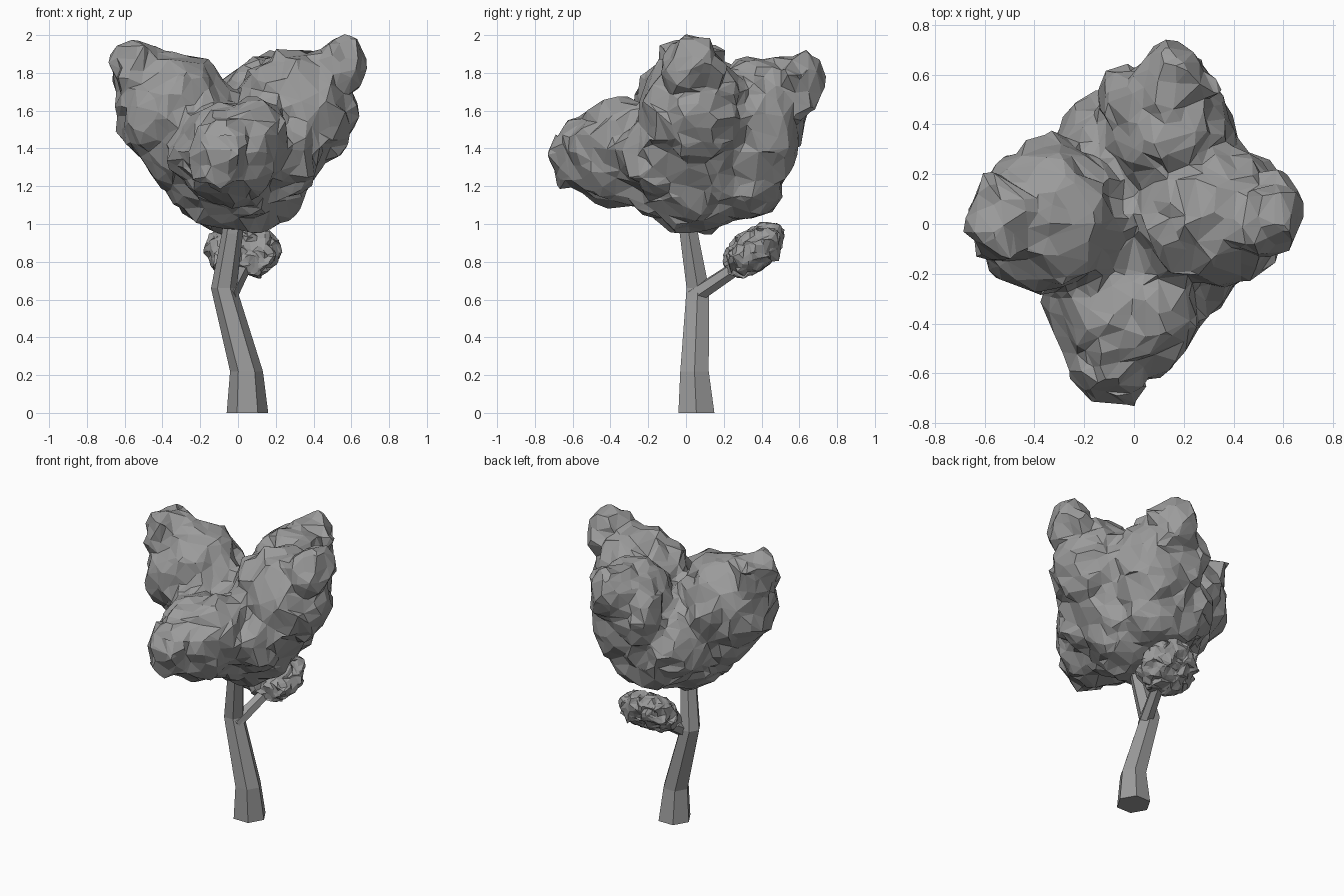
import bpy
import bmesh
import math
import random
from mathutils import Matrix, Vector, noise

random.seed(4)
cube = bpy.data.objects.get("Cube")
if cube:
    bpy.data.objects.remove(cube, do_unlink=True)

grey = bpy.data.materials.new("plain grey")
grey.use_nodes = True
grey.diffuse_color = (0.33, 0.33, 0.33, 1)
for node in grey.node_tree.nodes:
    if node.type == 'BSDF_PRINCIPLED':
        node.inputs["Base Color"].default_value = (0.33, 0.33, 0.33, 1)


def make_object(name, bm):
    mesh = bpy.data.meshes.new(name)
    bm.to_mesh(mesh)
    bm.free()
    mesh.materials.append(grey)
    ob = bpy.data.objects.new(name, mesh)
    bpy.context.scene.collection.objects.link(ob)
    return ob


def bake(ob):
    """Replace the mesh by its modified result."""
    bpy.context.view_layer.update()
    deps = bpy.context.evaluated_depsgraph_get()
    mesh = bpy.data.meshes.new_from_object(ob.evaluated_get(deps))
    ob.modifiers.clear()
    ob.data = mesh
    mesh.materials.clear()
    mesh.materials.append(grey)
    for poly in mesh.polygons:
        poly.use_smooth = False
        poly.material_index = 0


def foliage(name, blobs, voxel, frequency, strength, keep, jitter, tilt=0):
    """Merge ellipsoids, roughen them and reduce them to irregular facets."""
    bm = bmesh.new()
    for centre, radii in blobs:
        matrix = (Matrix.Translation(centre) @ Matrix.Rotation(tilt, 4, 'X')
                  @ Matrix.Diagonal((*radii, 1)))
        bmesh.ops.create_icosphere(bm, subdivisions=3, radius=1, matrix=matrix)
    ob = make_object(name, bm)
    remesh = ob.modifiers.new("merge", 'REMESH')
    remesh.mode = 'VOXEL'
    remesh.voxel_size = voxel
    bake(ob)
    for v in ob.data.vertices:
        v.co += noise.noise_vector(v.co * frequency) * strength
    reduce = ob.modifiers.new("facets", 'DECIMATE')
    reduce.ratio = keep
    bake(ob)
    for v in ob.data.vertices:
        v.co += Vector([random.uniform(-jitter, jitter) for _ in range(3)])


def tube(name, rings, axis):
    """Six-sided limb through (centre, radius) rings."""
    turn = Vector((0, 0, 1)).rotation_difference(Vector(axis))
    bm = bmesh.new()
    loops = []
    for centre, radius in rings:
        loops.append([bm.verts.new(Vector(centre) + turn @ Vector((
            radius * math.cos(k * math.pi / 3),
            radius * math.sin(k * math.pi / 3), 0))) for k in range(6)])
    for a, b in zip(loops, loops[1:]):
        for k in range(6):
            j = (k + 1) % 6
            bm.faces.new((a[k], a[j], b[j], b[k]))
    bm.faces.new(loops[0][::-1])
    bm.faces.new(loops[-1])
    bmesh.ops.recalc_face_normals(bm, faces=bm.faces)
    make_object(name, bm)


# Trunk and side branch
tube("trunk", [((0.05, 0.055, 0), 0.11), ((0.045, 0.045, 0.22), 0.087),
               ((-0.075, 0.062, 0.66), 0.068), ((-0.03, 0.015, 0.95), 0.056),
               ((-0.01, 0.0, 1.15), 0.05)], (0, 0, 1))
tube("side_branch", [((-0.05, 0.04, 0.615), 0.046), ((0.05, 0.33, 0.81), 0.038)],
     (0.1, 0.29, 0.195))

# Main crown: a core, four spreading lobes and the masses between them
crown = [
    ((0, 0.05, 1.3), (0.4, 0.38, 0.35)),
    ((-0.34, 0.03, 1.6), (0.31, 0.31, 0.31)),
    ((-0.3, 0.03, 1.4), (0.22, 0.24, 0.24)),
    ((0.31, 0.04, 1.6), (0.32, 0.29, 0.32)),
    ((0.27, 0.03, 1.4), (0.22, 0.24, 0.24)),
    ((0.26, -0.14, 1.37), (0.18, 0.2, 0.22)),
    ((-0.04, -0.36, 1.37), (0.28, 0.27, 0.28)),
    ((0.08, -0.33, 1.45), (0.19, 0.23, 0.22)),
    ((-0.19, -0.28, 1.36), (0.17, 0.17, 0.2)),
    ((0.14, 0.36, 1.5), (0.27, 0.25, 0.39)),
    ((0.0, 0.48, 1.58), (0.15, 0.16, 0.22)),
    ((0.05, 0.32, 1.21), (0.27, 0.2, 0.18)),
    ((-0.1, 0.32, 1.35), (0.22, 0.2, 0.25)),
]
tips = [
    ((-0.54, 0.03, 1.83), (0.14, 0.17, 0.14)),
    ((0.54, 0.03, 1.83), (0.14, 0.16, 0.14)),
    ((-0.1, -0.58, 1.36), (0.16, 0.14, 0.18)),
    ((0.16, 0.57, 1.74), (0.17, 0.15, 0.17)),
    ((0.0, 0.05, 1.1), (0.32, 0.27, 0.12)),
]
# Small leafy clumps scattered over the tips and the underside
clumps = []
for centre, radii in tips:
    for _ in range(14):
        d = Vector([random.gauss(0, 1) for _ in range(3)]).normalized()
        spot = Vector(centre) + Vector([d[i] * radii[i] * 0.85 for i in range(3)])
        size = random.uniform(0.035, 0.06)
        clumps.append((spot, (size, size, size)))
foliage("crown", crown + tips + clumps, 0.035, 8, 0.035, 0.17, 0.012)

# Small leaf cluster at the end of the branch
foliage("branch_leaves", [((-0.01, 0.36, 0.86), (0.16, 0.18, 0.105)),
                          ((0.07, 0.36, 0.86), (0.15, 0.18, 0.105))],
        0.02, 18, 0.03, 0.4, 0.005, tilt=math.radians(40))
